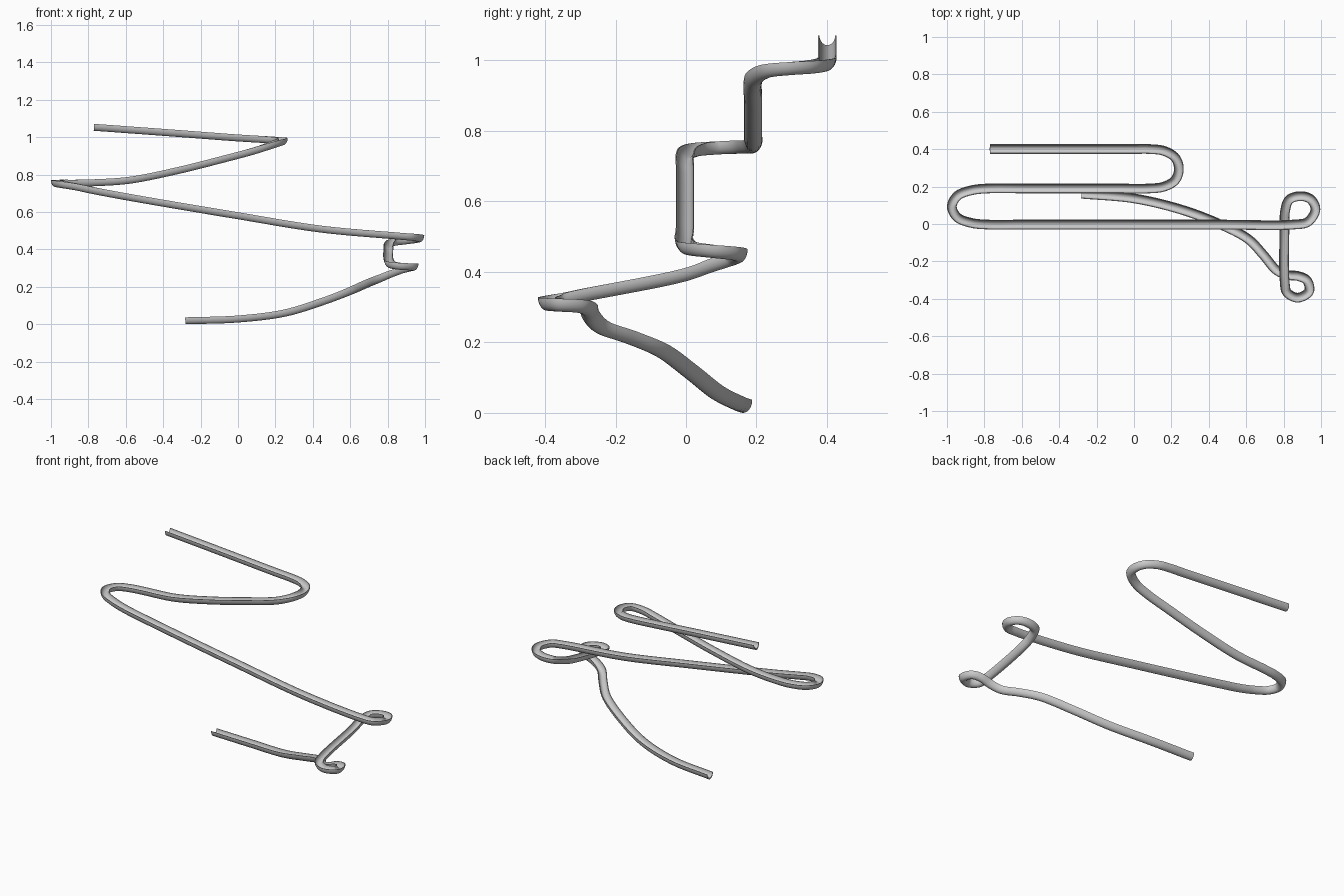
import bpy, bmesh, math
from mathutils import Vector

if "Cube" in bpy.data.objects:
    bpy.data.objects.remove(bpy.data.objects["Cube"])

# Centreline of the chute, from the top end to the bottom end
PATH = [(-.77, .401, 1.054), (-.4, .401, 1.027), (0, .401, .997), (.08, .401, .992),
        (.16, .391, .987), (.22, .355, .982), (.24, .295, .978), (.22, .235, .971),
        (.16, .2, .951), (.08, .19, .926), (-.1, .19, .878), (-.32, .19, .823),
        (-.58, .19, .771), (-.78, .19, .757), (-.87, .18, .755), (-.945, .15, .755),
        (-.974, .093, .753), (-.945, .036, .748), (-.87, .006, .736), (-.78, -.003, .717),
        (-.6, -.003, .683), (0, -.003, .581), (.45, -.003, .509), (.85, -.003, .473),
        (.93, .012, .466), (.97, .078, .459), (.945, .132, .453), (.89, .149, .446),
        (.83, .13, .437), (.808, .07, .418), (.805, -.01, .391), (.805, -.3, .333),
        (.818, -.365, .318), (.875, -.394, .31), (.936, -.36, .307), (.925, -.302, .303),
        (.88, -.279, .292), (.82, -.272, .27), (.76, -.245, .244), (.69, -.163, .215),
        (.61, -.08, .18), (.45, .003, .12), (.25, .078, .06), (0, .137, .029),
        (-.28, .162, .0195)]
STEPS = 8


def spline(pts):
    """Centripetal interpolation through the points; returns dense samples."""
    p = [Vector(q) for q in pts]
    p = [2 * p[0] - p[1]] + p + [2 * p[-1] - p[-2]]
    out = []
    for i in range(1, len(p) - 2):
        a, b, c, d = p[i - 1:i + 3]
        t1 = (b - a).length ** .5
        t2 = t1 + (c - b).length ** .5
        t3 = t2 + (d - c).length ** .5
        for k in range(STEPS):
            t = t1 + (t2 - t1) * k / STEPS
            a1 = a.lerp(b, t / t1)
            a2 = b.lerp(c, (t - t1) / (t2 - t1))
            a3 = c.lerp(d, (t - t2) / (t3 - t2))
            b1 = a1.lerp(a2, t / t2)
            b2 = a2.lerp(a3, (t - t1) / (t3 - t1))
            out.append(b1.lerp(b2, (t - t1) / (t2 - t1)))
    return out + [p[-2]]


def arc(width, depth, top, n=14):
    """Lower half of an ellipse, left rim to right rim."""
    return [(-width * math.cos(math.pi * k / n), top - depth * math.sin(math.pi * k / n))
            for k in range(n + 1)]


# Open U-shaped cross-section: outer skin, then inner skin back
section = arc(.026, .037, .0175) + arc(.0225, .028, .0175)[::-1]

# Sweep the section with its open side kept upward
bm = bmesh.new()
pts = spline(PATH)
rings = []
for i, c in enumerate(pts):
    t = (pts[min(i + 1, len(pts) - 1)] - pts[max(i - 1, 0)]).normalized()
    side = t.cross(Vector((0, 0, 1))).normalized()
    up = side.cross(t)
    rings.append([bm.verts.new(c + side * u + up * v) for u, v in section])
m = len(section)
for r, s in zip(rings, rings[1:]):
    for j in range(m):
        bm.faces.new((r[j], r[(j + 1) % m], s[(j + 1) % m], s[j]))
# End caps between the outer and inner skins
for r in (rings[0], rings[-1]):
    for j in range(m // 2 - 1):
        bm.faces.new((r[j], r[j + 1], r[m - 2 - j], r[m - 1 - j]))
bmesh.ops.recalc_face_normals(bm, faces=bm.faces)

mesh = bpy.data.meshes.new("slide_chute")
bm.to_mesh(mesh)
bm.free()
chute = bpy.data.objects.new("slide_chute", mesh)
bpy.context.collection.objects.link(chute)
bpy.context.view_layer.objects.active = chute
chute.select_set(True)
bpy.ops.object.shade_smooth_by_angle(angle=math.radians(40))
